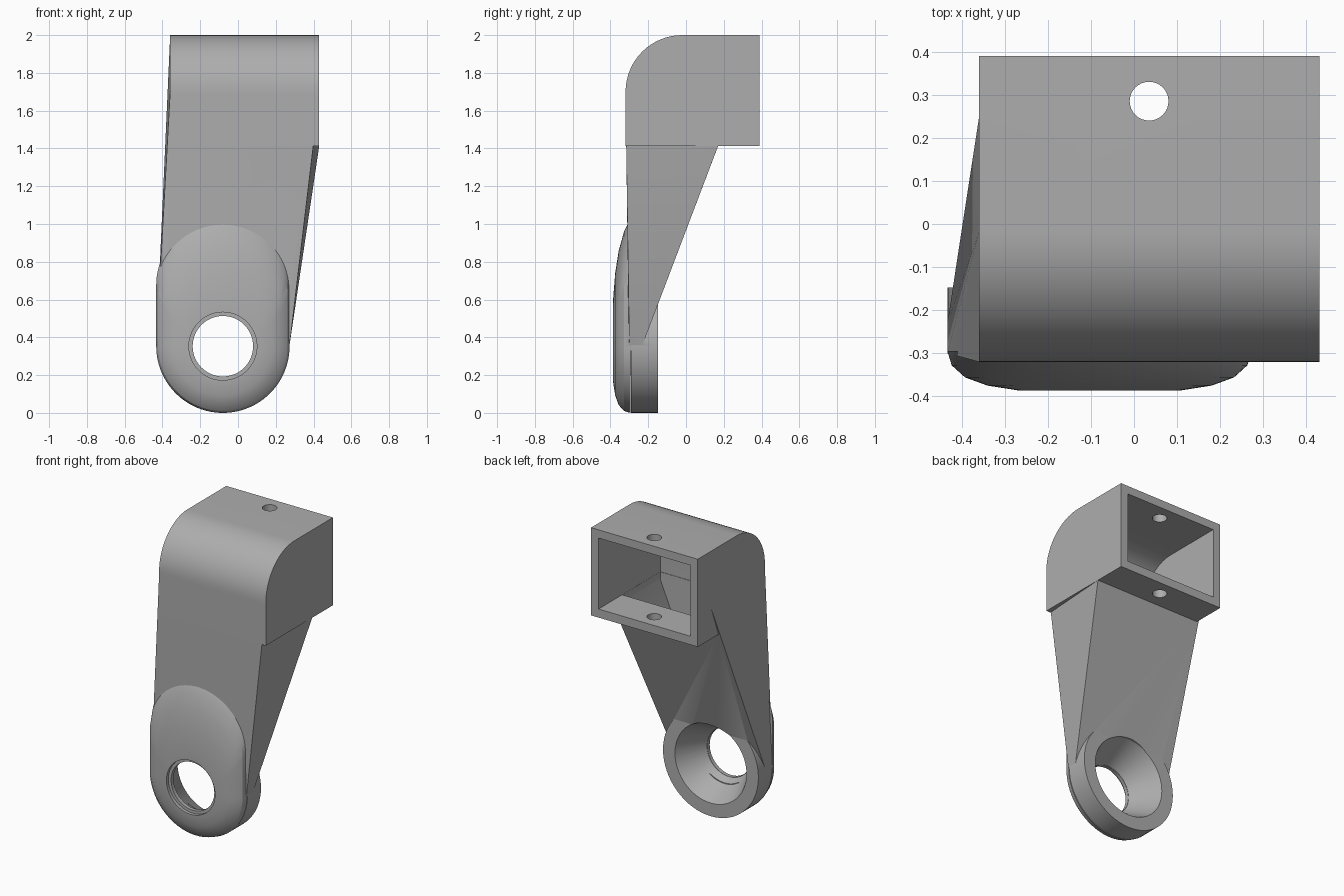
import bpy, bmesh
from math import sin, cos, pi, radians

cube = bpy.data.objects.get("Cube")
if cube:
    bpy.data.objects.remove(cube, do_unlink=True)

grey = bpy.data.materials.new("plain grey")
grey.use_nodes = True
grey.diffuse_color = (0.42, 0.42, 0.42, 1)
grey.node_tree.nodes["Principled BSDF"].inputs["Base Color"].default_value = grey.diffuse_color

RX, RZ, R = -0.08, 0.353, 0.353      # ring centre and radius


def hull(name, points):
    """Convex solid around the given points."""
    bm = bmesh.new()
    for p in points:
        bm.verts.new(p)
    bmesh.ops.remove_doubles(bm, verts=bm.verts, dist=1e-4)
    res = bmesh.ops.convex_hull(bm, input=bm.verts)
    loose = [v for v in bm.verts if not v.link_faces]
    bmesh.ops.delete(bm, geom=loose, context='VERTS')
    bmesh.ops.dissolve_limit(bm, angle_limit=radians(0.5), verts=bm.verts, edges=bm.edges)
    bmesh.ops.recalc_face_normals(bm, faces=bm.faces)
    mesh = bpy.data.meshes.new(name)
    bm.to_mesh(mesh)
    bm.free()
    mesh.materials.append(grey)
    ob = bpy.data.objects.new(name, mesh)
    bpy.context.collection.objects.link(ob)
    return ob


def boolean(target, tool, operation):
    tool.hide_render = True
    mod = target.modifiers.new(operation, 'BOOLEAN')
    mod.operation, mod.solver, mod.object = operation, 'EXACT', tool
    bpy.context.view_layer.objects.active = target
    bpy.ops.object.modifier_apply(modifier=mod.name)
    bpy.data.objects.remove(tool, do_unlink=True)


def rounded_block(x0, x1, back, bottom, radius):
    """Side profile with a rounded upper front corner, run from x0 to x1."""
    arc = [(-0.02 - radius * cos(a * pi / 32), 1.7 + radius * sin(a * pi / 32)) for a in range(17)]
    profile = arc + [(back, 1.7 + radius), (back, bottom), (-0.02 - radius, bottom)]
    return [(x, y, z) for x in (x0, x1) for y, z in profile]


def pill(r, y, top, n=48):
    """Upright outline around the ring centre, stretched up to the given top."""
    lift = max(0, top - r - RZ)
    pts = []
    for i in range(n + 1):
        a = pi * i / n
        pts.append((RX + r * cos(a), y, RZ + lift + r * sin(a)))
        pts.append((RX + r * cos(a), y, RZ - r * sin(a)))
    return pts


def disc(r, y):
    return pill(r, y, 0, 32)


# Head block, tapering arm and ring boss
bracket = hull("bracket", rounded_block(-0.36, 0.43, 0.39, 1.413, 0.3))
arm = [(x, y, z) for x in (-0.36, 0.43) for y, z in ((-0.32, 1.68), (-0.02, 1.98), (0.245, 1.61))]
arm += [(0.43, 0.17, 1.413)]
arm += [(x, y, 0.36) for x in (RX - R, RX + R) for y in (-0.3, -0.23)]
arm += [(RX + s * 0.3, -0.3, 0.18) for s in (-1, 1)]
boolean(bracket, hull("arm", arm), 'UNION')

boss = []
for r, y, top in ((R, -0.295, 1.03), (0.343, -0.328, 0.96), (0.312, -0.356, 0.86),
                  (0.26, -0.375, 0.74), (0.19, -0.386, 0.6)):
    boss += pill(r, y, top)
boolean(bracket, hull("boss", boss), 'UNION')
boolean(bracket, hull("ring", disc(R, -0.29) + disc(R, -0.147)), 'UNION')

# Rear pocket and the hollow running down into the arm
boolean(bracket, hull("pocket", rounded_block(-0.305, 0.375, 0.5, 1.47, 0.245)), 'DIFFERENCE')
hollow = [(x, y, z) for x in (-0.305, 0.374) for y in (-0.262, 0.14) for z in (1.42, 1.56)]
hollow += [(x, y, 0.85) for x in (-0.28, 0.12) for y in (-0.25, -0.12)]
boolean(bracket, hull("hollow", hollow), 'DIFFERENCE')

# Ring bore, front recess and flared back
for r0, y0, r1, y1 in ((0.16, -0.5, 0.16, 0.1), (0.18, -0.5, 0.18, -0.365)):
    boolean(bracket, hull("bore", disc(r0, y0) + disc(r1, y1)), 'DIFFERENCE')
flare = disc(0.162, -0.34) + disc(0.265, -0.147) + disc(0.268, 0.0)
boolean(bracket, hull("flare", flare), 'DIFFERENCE')

# Screw hole through the top and bottom of the head
screw = [(0.035 + 0.045 * cos(i * pi / 16), 0.285 + 0.045 * sin(i * pi / 16), z)
         for i in range(32) for z in (1.3, 2.1)]
boolean(bracket, hull("screw_hole", screw), 'DIFFERENCE')

bpy.ops.object.select_all(action='DESELECT')
bracket.select_set(True)
bpy.context.view_layer.objects.active = bracket
bpy.ops.object.shade_smooth_by_angle(angle=radians(25))
